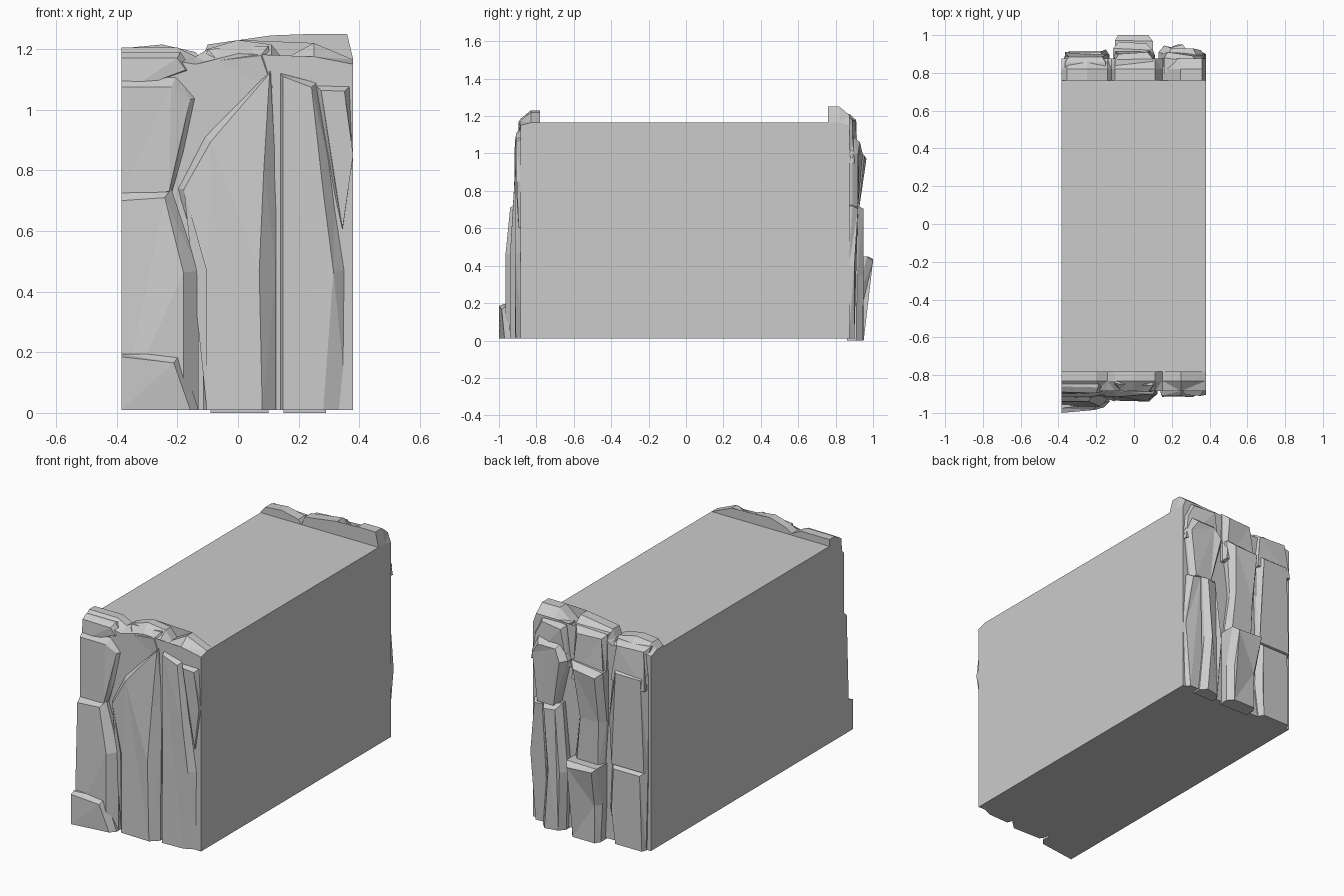
import bpy, bmesh
from mathutils import Vector


def loft(name, rings):
    """Join equal-length closed rings, cap both ends, keep flat facets."""
    bm = bmesh.new()
    vs = [[bm.verts.new(p) for p in r] for r in rings]
    n = len(rings[0])
    for a, b in zip(vs, vs[1:]):
        for i in range(n):
            j = (i + 1) % n
            bm.faces.new((a[i], a[j], b[j], b[i]))
    bm.faces.new(vs[0])
    bm.faces.new(vs[-1])
    bmesh.ops.triangulate(bm, faces=bm.faces[:], ngon_method='EAR_CLIP')
    bmesh.ops.recalc_face_normals(bm, faces=bm.faces[:])
    me = bpy.data.meshes.new(name)
    bm.to_mesh(me)
    bm.free()
    ob = bpy.data.objects.new(name, me)
    bpy.context.collection.objects.link(ob)
    return ob


def inset(pts):
    """Move each outline point inward by its own bevel; side and base stay flush."""
    n = len(pts)
    area = sum(pts[i][0] * pts[(i + 1) % n][1] - pts[(i + 1) % n][0] * pts[i][1] for i in range(n))
    s = 1 if area > 0 else -1
    out = []
    for i in range(n):
        a, p, c = (Vector(pts[k % n][:2]) for k in (i - 1, i, i + 1))
        d1, d2 = (p - a).normalized(), (c - p).normalized()
        n1, n2 = Vector((-d1.y, d1.x)) * s, Vector((-d2.y, d2.x)) * s
        m = (n1 + n2) / max(0.6, 1 + n1.dot(n2))
        q = p + m * pts[i][3]
        if abs(p.x) > 0.375:
            q.x = p.x
        if p.y < 0.02:
            q.y = p.y
        out.append(q)
    return out


def stone(name, side, base, pts, lip=0.02):
    """Chiselled stone: points are (x, z, depth, bevel)."""
    q = inset(pts)
    loft(name, [
        [(x, side * base, z) for x, z, d, b in pts],
        [(x, side * max(base + 0.002, d - lip - b * 0.5), z) for x, z, d, b in pts],
        [(v.x, side * p[2], v.y) for v, p in zip(q, pts)]])


def slab(name, side, ys, top):
    """Rock backing with a lumpy top that slopes down outwards."""
    rings = []
    for y, drop in zip(ys, (0, 0, 0.045)):
        r = [(-0.385, side * y, 0.01)]
        r += [(x, side * y, max(z - drop, min(z, 1.15))) for x, z in top]
        r += [(0.38, side * y, 0.01)]
        rings.append(r)
    loft(name, rings)


# Plain block between the rock faces
loft("wall_core", [[(x, y, z) for x, z in
     ((-0.385, 0.01), (0.38, 0.01), (0.38, 1.165), (-0.385, 1.165))] for y in (-0.78, 0.76)])

# Backing rock with uneven tops
slab("front_backing", -1, (0.78, 0.83, 0.885),
     [(-0.385, 1.205), (-0.2, 1.205), (-0.14, 1.175), (-0.1, 1.2), (0, 1.23),
      (0.11, 1.215), (0.15, 1.165), (0.25, 1.22), (0.38, 1.165)])
slab("back_backing", 1, (0.76, 0.82, 0.875),
     [(-0.385, 1.17), (-0.355, 1.205), (-0.25, 1.215), (-0.14, 1.19), (-0.12, 1.165), (-0.1, 1.215),
      (0.11, 1.245), (0.15, 1.17), (0.245, 1.25), (0.36, 1.25), (0.38, 1.165)])

# Front stones
stone("front_left_upper", -1, 0.87, [(-0.385, 0.72, 0.915, 0.0), (-0.385, 1.12, 0.915, 0.045),
      (-0.2, 1.12, 0.915, 0.045), (-0.13, 1.04, 0.90, 0.025), (-0.22, 0.72, 0.92, 0.01)])
stone("front_left_lower", -1, 0.87, [(-0.385, 0.01, 0.965, 0.0), (-0.385, 0.74, 0.94, 0.04),
      (-0.22, 0.74, 0.94, 0.03), (-0.13, 0.47, 0.965, 0.05), (-0.13, 0.01, 0.965, 0.05)])
stone("front_left_foot", -1, 0.9, [(-0.385, 0.01, 1.0, 0.0), (-0.385, 0.195, 1.0, 0.01),
      (-0.19, 0.195, 0.985, 0.03), (-0.13, 0.01, 0.97, 0.02)], 0.02)
stone("front_middle", -1, 0.87, [(-0.115, 0.01, 0.935, 0.012), (-0.115, 0.47, 0.94, 0.012),
      (-0.2, 0.74, 0.91, 0.02), (-0.11, 0.91, 0.915, 0.025), (0.11, 1.135, 0.9, 0.012),
      (0.125, 0.8, 0.92, 0.04), (0.125, 0.47, 0.94, 0.055), (0.125, 0.01, 0.94, 0.045)])
stone("front_right", -1, 0.87, [(0.14, 0.01, 0.915, 0.008), (0.14, 1.12, 0.91, 0.008),
      (0.26, 1.09, 0.91, 0.02), (0.32, 0.74, 0.915, 0.04), (0.365, 0.47, 0.915, 0.05),
      (0.36, 0.01, 0.91, 0.08)])
stone("front_right_edge", -1, 0.87, [(0.25, 1.085, 0.905, 0.02), (0.37, 1.08, 0.91, 0.02),
      (0.38, 0.85, 0.905, 0.01), (0.345, 0.6, 0.895, 0.01), (0.31, 0.76, 0.905, 0.01)])

# Front top lumps
stone("front_left_cap", -1, 0.8, [(-0.385, 1.05, 0.90, 0), (-0.385, 1.19, 0.89, 0.02),
      (-0.19, 1.19, 0.895, 0.02), (-0.14, 1.12, 0.89, 0.02)])
stone("front_middle_cap", -1, 0.8, [(-0.13, 1.05, 0.885, 0.01), (-0.1, 1.2, 0.885, 0.04),
      (0.1, 1.21, 0.89, 0.03), (0.13, 1.05, 0.885, 0.01)])

# Back stones
stone("back_left_cap", 1, 0.8, [(-0.365, 0.95, 0.91, 0), (-0.365, 1.19, 0.885, 0.02),
      (-0.15, 1.18, 0.885, 0.02), (-0.13, 0.95, 0.9, 0.01)])
stone("back_middle_cap", 1, 0.8, [(-0.11, 0.9, 0.92, 0), (-0.1, 1.2, 0.9, 0.02),
      (0.1, 1.21, 0.91, 0.03), (0.11, 0.9, 0.92, 0.01)])
stone("back_right_cap", 1, 0.8, [(0.13, 0.95, 0.9, 0.01), (0.16, 1.19, 0.91, 0.02),
      (0.33, 1.21, 0.89, 0.03), (0.375, 1.1, 0.89, 0.02), (0.375, 0.95, 0.9, 0)])
stone("back_left_upper", 1, 0.86, [(-0.37, 0.46, 0.905, 0.01), (-0.37, 1.04, 0.91, 0.03),
      (-0.15, 1.04, 0.91, 0.03), (-0.13, 0.75, 0.925, 0.02), (-0.14, 0.46, 0.905, 0.01)])
stone("back_left_lower", 1, 0.86, [(-0.36, 0.01, 0.91, 0.01), (-0.37, 0.48, 0.915, 0.03),
      (-0.14, 0.48, 0.915, 0.03), (-0.13, 0.2, 0.92, 0.03), (-0.16, 0.01, 0.91, 0.02)])
stone("back_middle_upper", 1, 0.86, [(-0.09, 0.4, 0.92, 0.02), (-0.11, 0.7, 0.925, 0.03),
      (-0.11, 1.0, 0.965, 0.03), (0.1, 1.02, 0.955, 0.03), (0.06, 0.7, 0.925, 0.02),
      (0.1, 0.4, 0.92, 0.03)])
stone("back_middle_lower", 1, 0.86, [(-0.09, 0.0, 0.95, 0.02), (-0.1, 0.22, 0.95, 0.03),
      (-0.1, 0.45, 1.0, 0.015), (0.1, 0.45, 1.0, 0.025), (0.1, 0.22, 0.95, 0.03),
      (0.1, 0.0, 0.95, 0.03)])
stone("back_right_upper", 1, 0.86, [(0.2, 0.7, 0.92, 0.02), (0.13, 1.0, 0.945, 0.03),
      (0.18, 1.09, 0.93, 0.03), (0.33, 1.09, 0.93, 0.03), (0.375, 1.0, 0.92, 0.02),
      (0.34, 0.7, 0.92, 0.02)])
stone("back_right_lower", 1, 0.86, [(0.15, 0.0, 0.93, 0.03), (0.13, 0.35, 0.945, 0.03),
      (0.17, 0.74, 0.935, 0.03), (0.28, 0.72, 0.95, 0.02), (0.26, 0.35, 0.95, 0.03),
      (0.29, 0.0, 0.945, 0.03)])
stone("back_right_edge", 1, 0.86, [(0.25, 0.01, 0.90, 0.01), (0.27, 0.74, 0.92, 0.02),
      (0.36, 0.72, 0.92, 0.02), (0.38, 0.4, 0.9, 0.02), (0.365, 0.01, 0.9, 0.02)])
